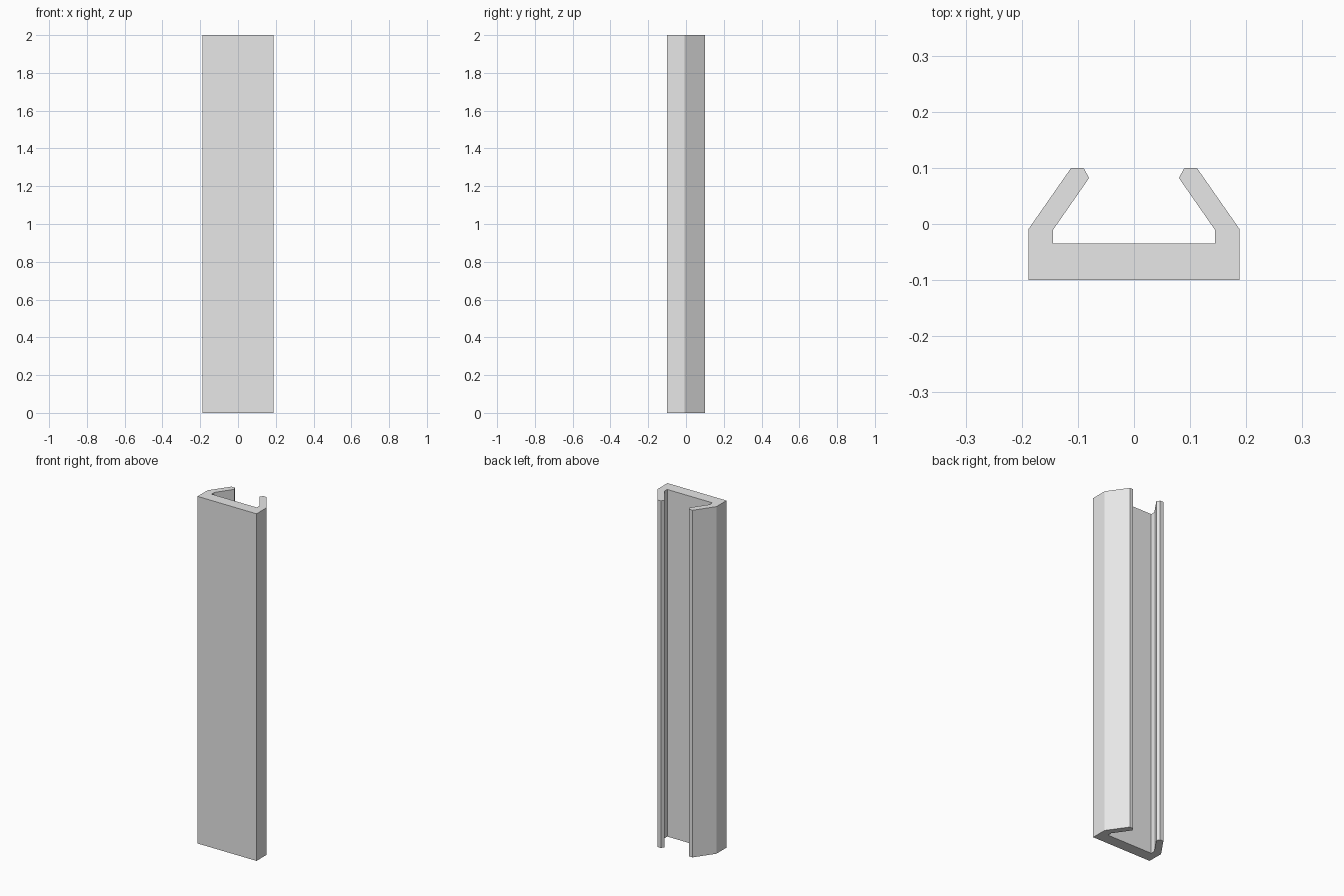
import bpy
import bmesh

HEIGHT = 2.0

cube = bpy.data.objects.get("Cube")
if cube:
    bpy.data.objects.remove(cube, do_unlink=True)

# Plain grey finish
grey = bpy.data.materials.new("light_grey")
grey.use_nodes = True
colour = (0.8, 0.8, 0.8, 1.0)
grey.diffuse_color = colour
grey.node_tree.nodes["Principled BSDF"].inputs["Base Color"].default_value = colour

# Left half of the channel section: outer wall, lip, inner wall
half = [
    (0.188, -0.1), (0.188, -0.009), (0.112, 0.1), (0.09, 0.1),
    (0.08, 0.082), (0.144, -0.01), (0.144, -0.035),
]
section = half + [(-x, y) for x, y in reversed(half)]

# Extrude the mirrored section upward into the rail
bm = bmesh.new()
base = bm.faces.new([bm.verts.new((x, y, 0)) for x, y in section])
result = bmesh.ops.extrude_face_region(bm, geom=[base], use_keep_orig=True)
top_verts = [g for g in result["geom"] if isinstance(g, bmesh.types.BMVert)]
bmesh.ops.translate(bm, verts=top_verts, vec=(0, 0, HEIGHT))
bmesh.ops.recalc_face_normals(bm, faces=bm.faces)

mesh = bpy.data.meshes.new("channel_rail")
bm.to_mesh(mesh)
bm.free()
mesh.materials.append(grey)
rail = bpy.data.objects.new("channel_rail", mesh)
bpy.context.collection.objects.link(rail)
